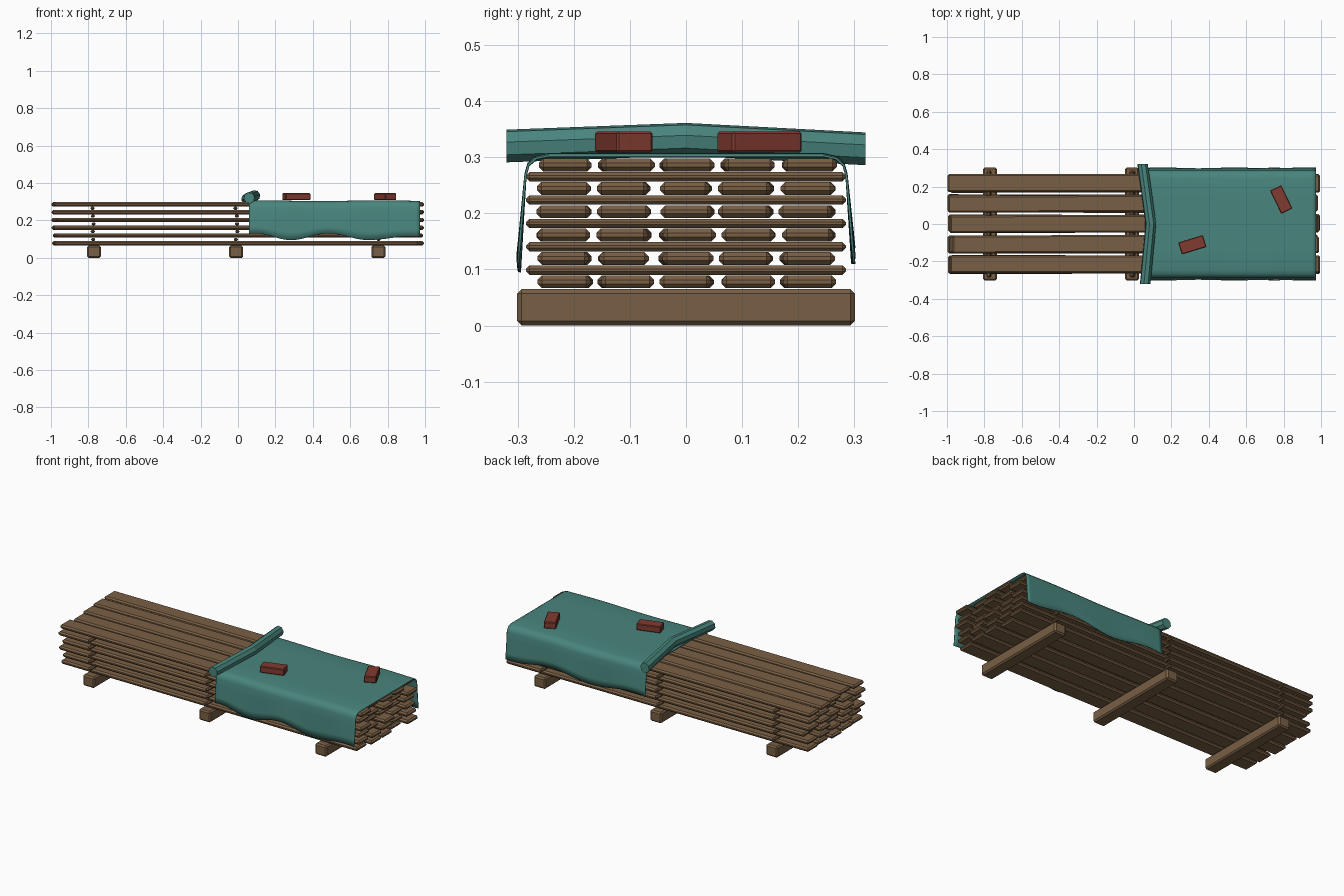
import bpy, bmesh, math, random
from mathutils import Vector

if "Cube" in bpy.data.objects:
    bpy.data.objects.remove(bpy.data.objects["Cube"])
random.seed(4)


def material(name, rgb):
    m = bpy.data.materials.new(name)
    m.diffuse_color = (*rgb, 1)
    m.use_nodes = True
    m.node_tree.nodes["Principled BSDF"].inputs["Base Color"].default_value = m.diffuse_color
    return m


WOOD = material("weathered wood", (0.19, 0.115, 0.058))
TARP = material("teal tarp", (0.066, 0.235, 0.205))
BRICK = material("red brick", (0.22, 0.043, 0.03))


def add_object(name, bm, mat):
    bmesh.ops.recalc_face_normals(bm, faces=bm.faces)
    me = bpy.data.meshes.new(name)
    bm.to_mesh(me)
    bm.free()
    me.materials.append(mat)
    ob = bpy.data.objects.new(name, me)
    bpy.context.collection.objects.link(ob)
    return ob


def box(name, loc, size, mat, bevel, angle=0.0):
    bm = bmesh.new()
    bmesh.ops.create_cube(bm, size=1)
    bmesh.ops.scale(bm, vec=size, verts=bm.verts)
    bmesh.ops.bevel(bm, geom=bm.edges[:], offset=bevel, segments=1, affect='EDGES')
    ob = add_object(name, bm, mat)
    ob.location = loc
    ob.rotation_euler.z = angle
    return ob


# Bearers on the ground, with thin spacers between the layers above them
BEARERS = (-0.77, -0.01, 0.75)
LAYERS = [0.078 + 0.0416 * k for k in range(6)]
for x in BEARERS:
    box("bearer", (x, 0, 0.0325), (0.075, 0.602, 0.065), WOOD, 0.008)
    for z in LAYERS[:-1]:
        box("spacer", (x + random.uniform(-0.008, 0.008), 0, z + 0.0208),
            (0.022, 0.57, 0.0165), WOOD, 0.006)

# Stacked boards: known ends for the front row and the top layer
front_left = (-0.98, -0.97, -0.99, -0.97, -0.995, -0.985)
front_right = (0.965, 0.98, 0.98, 0.995, 0.98, 0.995)
top_left = (-0.985, -0.97, -0.985, -0.995, -0.998)
for k, z in enumerate(LAYERS):
    for j in range(5):
        x0 = -0.98 + random.uniform(-0.018, 0.025)
        x1 = 0.98 + random.uniform(-0.025, 0.018)
        if j == 0:
            x0, x1 = front_left[k], front_right[k]
        if k == 5:
            x0 = top_left[j]
        y = (j - 2) * 0.1085 + random.uniform(-0.003, 0.003)
        box("board", ((x0 + x1) / 2, y, z), (x1 - x0, random.uniform(0.088, 0.096), 0.023),
            WOOD, 0.008, random.uniform(-0.004, 0.004))

# Tarp draped over the right half, with wavy hanging sides
bm = bmesh.new()
rows = []
NX = 44
for i in range(NX + 1):
    t = i / NX
    x = 0.058 + 0.914 * t
    top = 0.3035 + 0.002 * math.sin(t * 9 + 1)
    half = []
    for side in (-1, 1):
        if side < 0:
            hem = 0.113 + 0.018 * math.cos(t * 12.0 + 1.6 * math.sin(t * 2) - 0.6) - 0.02 * max(0, t - 0.75) * 4
        else:
            hem = 0.125 + 0.015 * math.sin(t * 11 + 0.5)
        pts = [(0.0, top), (0.13, top), (0.245, top), (0.268, top - 0.005),
               (0.281, top - 0.017), (0.286, top - 0.035)]
        for s in (0.25, 0.5, 0.75, 1.0):
            pts.append((0.286 + 0.012 * s + 0.002 * s * math.sin(t * 15),
                        (top - 0.035) * (1 - s) + hem * s))
        half.append([(x, side * y, z) for y, z in pts])
    line = half[0][::-1] + half[1][1:]
    rows.append([bm.verts.new(p) for p in line])
for a, b in zip(rows, rows[1:]):
    for j in range(len(a) - 1):
        bm.faces.new((a[j], b[j], b[j + 1], a[j + 1]))
for f in bm.faces:
    f.smooth = True
tarp = add_object("tarp", bm, TARP)
sol = tarp.modifiers.new("thickness", 'SOLIDIFY')
sol.thickness = 0.004
sol.offset = 0

# Rolled-up tarp edge: an octagonal tube with a kink in the middle
path = [Vector((0.06, -0.32, 0.32)), Vector((0.09, 0, 0.332)), Vector((0.046, 0.32, 0.315))]
bm = bmesh.new()
rings = []
for p in path:
    ring = []
    for k in range(8):
        a = 2 * math.pi * (k + 0.3) / 8
        ring.append(bm.verts.new(p + Vector((0.029 * math.cos(a), 0, 0.03 * math.sin(a)))))
    rings.append(ring)
for a, b in zip(rings, rings[1:]):
    for k in range(8):
        n = (k + 1) % 8
        bm.faces.new((a[k], a[n], b[n], b[k]))
bm.faces.new(rings[0])
bm.faces.new(rings[-1])
add_object("tarp_roll", bm, TARP)

# Bricks weighing the tarp down
box("brick", (0.312, -0.111, 0.327), (0.138, 0.067, 0.038), BRICK, 0.004, math.radians(17))
box("brick", (0.787, 0.131, 0.327), (0.138, 0.067, 0.038), BRICK, 0.004, math.radians(-64))
